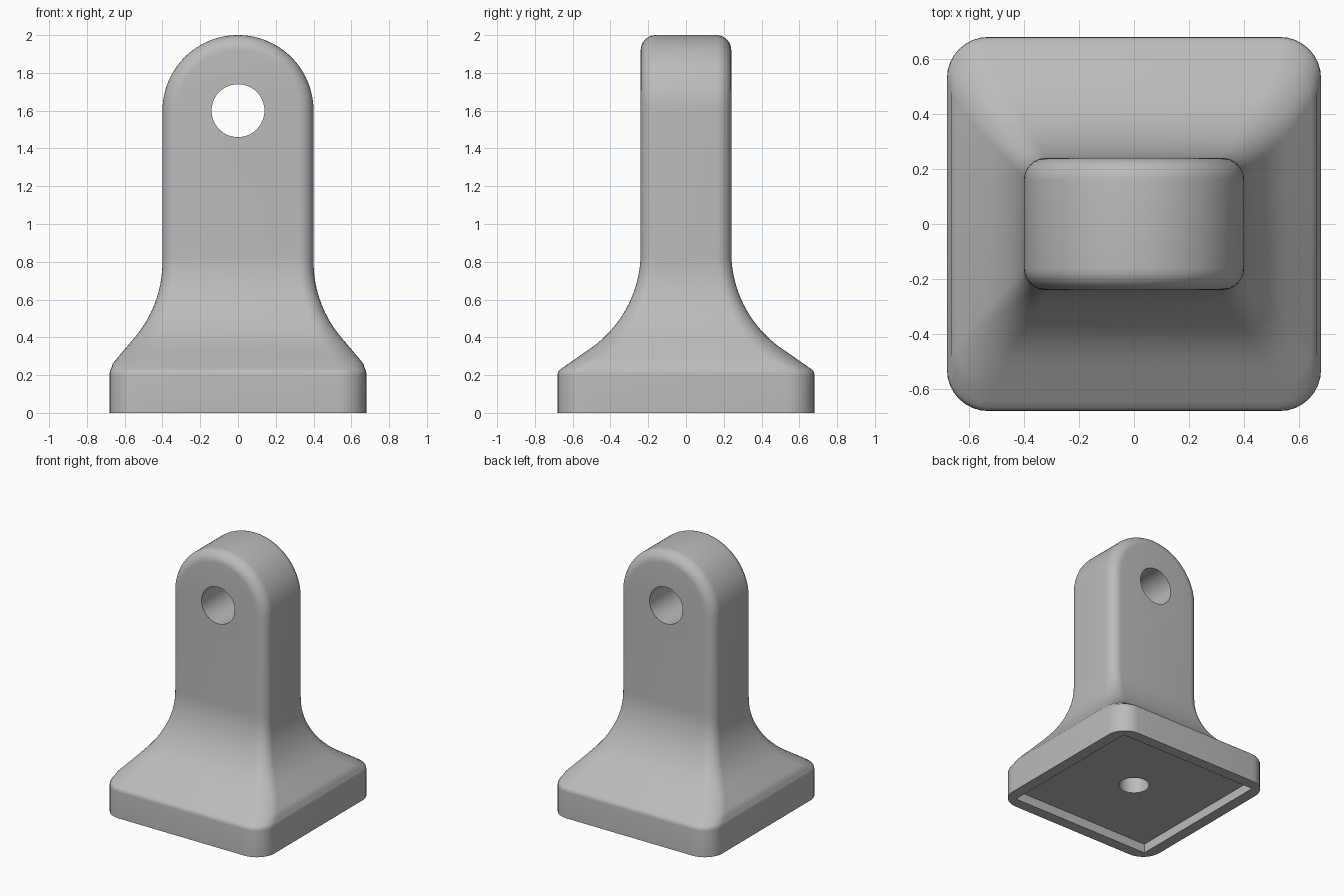
import bpy, bmesh
from math import sin, cos, pi, sqrt

cube = bpy.data.objects.get("Cube")
if cube:
    bpy.data.objects.remove(cube)

grey = bpy.data.materials.new("plain grey")
grey.use_nodes = True
grey.diffuse_color = (0.5, 0.5, 0.5, 1)
grey.node_tree.nodes["Principled BSDF"].inputs["Base Color"].default_value = (0.5, 0.5, 0.5, 1)

STEM_X, STEM_Y, STEM_R = 0.4, 0.24, 0.08
EYE_Z, FLARE_R = 1.6, 0.62


def rounded_rect(hx, hy, r, steps=8):
    """Counter-clockwise outline of a rectangle with round corners."""
    pts = []
    for q, (sx, sy) in enumerate([(1, 1), (-1, 1), (-1, -1), (1, -1)]):
        for i in range(steps + 1):
            a = (q + i / steps) * pi / 2
            pts.append((sx * (hx - r) + r * cos(a), sy * (hy - r) + r * sin(a)))
    return pts


def flare(half, z, top, low):
    """Concave arc that meets the stem at top and runs straight below low."""
    d = top - max(min(z, top), low)
    run = sqrt(FLARE_R ** 2 - d * d)
    return half + FLARE_R - run + max(low - z, 0) * d / run


# Sections of the plinth, its soft shoulder and the flare into the stem
levels = [(0, 0.68, 0.68), (0.2, 0.68, 0.68), (0.215, 0.679, 0.678),
          (0.23, 0.675, 0.667), (0.245, 0.667, 0.644)]
for i in range(25):
    z = 0.26 + i * (0.85 - 0.26) / 24
    levels.append((z, flare(STEM_X, z, 0.8, 0.4), flare(STEM_Y, z, 0.85, 0.34)))

rings = []
for z, hx, hy in levels:
    t = (hx - STEM_X) / (0.68 - STEM_X)
    r = STEM_R + t * (0.15 - STEM_R)
    rings.append([(x, y, z) for x, y in rounded_rect(hx, hy, r)])

# Rounded eye: each half of the stem section turns about the pin axis
stem = rounded_rect(STEM_X, STEM_Y, STEM_R)
for i in range(25):
    a = i / 24 * pi / 2
    rings.append([(x * cos(a), y, EYE_Z + abs(x) * sin(a)) for x, y in stem])

bm = bmesh.new()
loops = [[bm.verts.new(p) for p in ring] for ring in rings]
n = len(stem)
for low, high in zip(loops, loops[1:]):
    for i in range(n):
        j = (i + 1) % n
        bm.faces.new((low[i], low[j], high[j], high[i]))
bm.faces.new(loops[0][::-1])
bmesh.ops.remove_doubles(bm, verts=bm.verts, dist=0.0001)
bmesh.ops.recalc_face_normals(bm, faces=bm.faces)
mesh = bpy.data.meshes.new("clevis_post")
bm.to_mesh(mesh)
bm.free()
post = bpy.data.objects.new("clevis_post", mesh)
bpy.context.collection.objects.link(post)
mesh.materials.append(grey)


def cut(name):
    """Subtract the active object from the post."""
    tool = bpy.context.object
    tool.name = name
    tool.data.materials.append(grey)
    tool.hide_render = True
    mod = post.modifiers.new(name, "BOOLEAN")
    mod.operation, mod.solver, mod.object = "DIFFERENCE", "EXACT", tool
    bpy.context.view_layer.objects.active = post
    bpy.ops.object.modifier_apply(modifier=name)
    bpy.data.objects.remove(tool)


# Pin hole through the eye
bpy.ops.mesh.primitive_cylinder_add(vertices=64, radius=0.14, depth=1,
                                    location=(0, 0, EYE_Z), rotation=(pi / 2, 0, 0))
cut("pin_hole")
# Shallow square recess in the underside
bpy.ops.mesh.primitive_cube_add(size=1, location=(0, 0, 0))
bpy.context.object.scale = (1.19, 1.19, 0.14)
bpy.context.view_layer.update()
cut("base_recess")
# Blind screw hole up into the plinth
bpy.ops.mesh.primitive_cylinder_add(vertices=48, radius=0.107, depth=1.2, location=(0, 0, 0))
cut("screw_hole")

bpy.ops.object.select_all(action="DESELECT")
post.select_set(True)
bpy.context.view_layer.objects.active = post
bpy.ops.object.shade_smooth_by_angle(angle=pi / 6)
